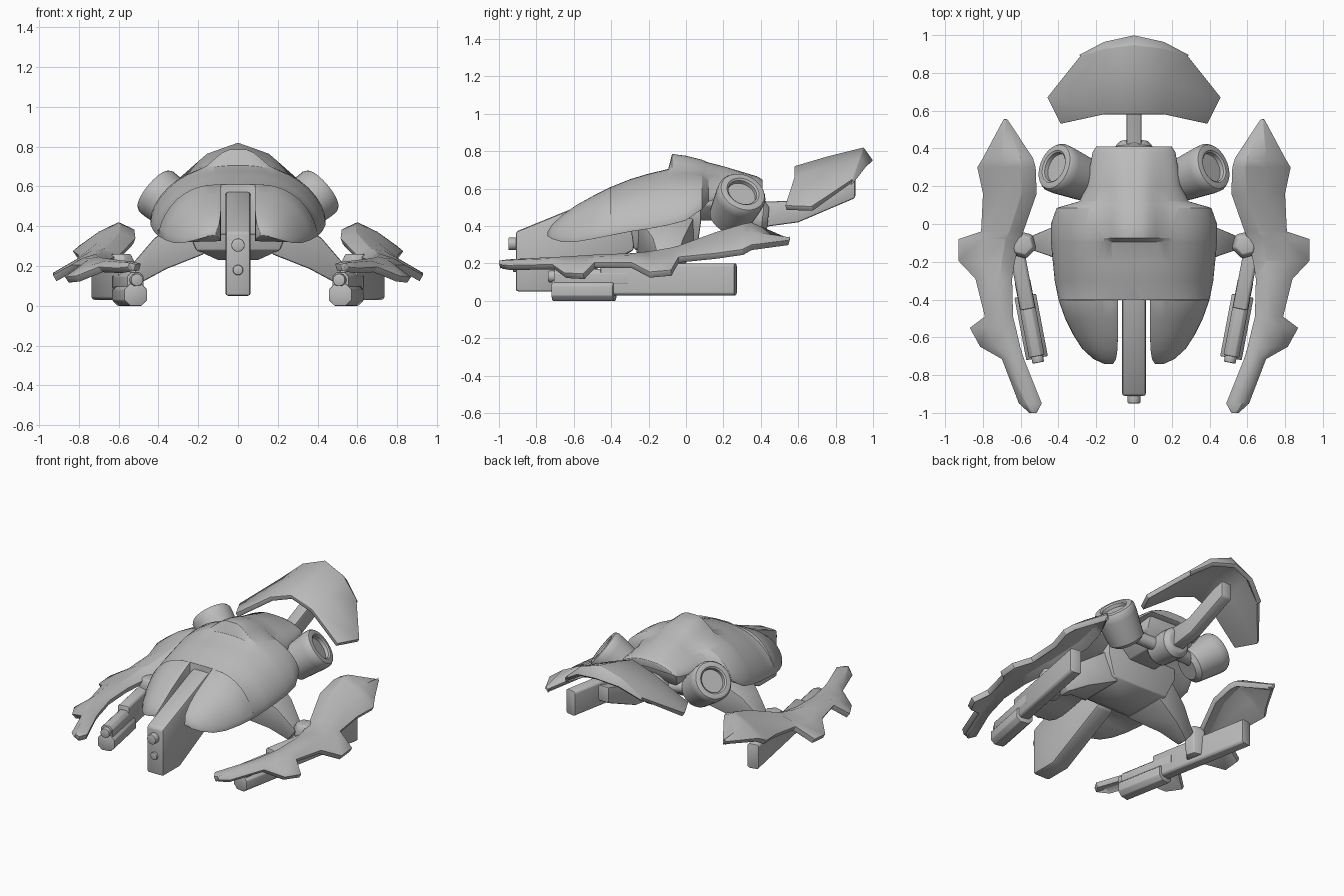
import bpy, bmesh, math
from mathutils import Vector

cube = bpy.data.objects.get("Cube")
if cube:
    bpy.data.objects.remove(cube, do_unlink=True)

grey = bpy.data.materials.new("hull grey")
grey.use_nodes = True
grey.diffuse_color = (0.5, 0.5, 0.5, 1)
grey.node_tree.nodes["Principled BSDF"].inputs["Base Color"].default_value = (0.5, 0.5, 0.5, 1)


def finish(name, bm, mirror, bevel, thick=0, angle=35):
    """Turn a bmesh into a finished, shaded object."""
    mesh = bpy.data.meshes.new(name)
    bm.to_mesh(mesh)
    bm.free()
    mesh.materials.append(grey)
    ob = bpy.data.objects.new(name, mesh)
    bpy.context.collection.objects.link(ob)
    if mirror:
        ob.modifiers.new("mirror", 'MIRROR').merge_threshold = 0.0005
    if thick:
        sol = ob.modifiers.new("thickness", 'SOLIDIFY')
        sol.thickness, sol.offset = thick, -1
    if bevel:
        bev = ob.modifiers.new("bevel", 'BEVEL')
        bev.width, bev.segments, bev.limit_method = bevel, 2, 'ANGLE'
        bev.angle_limit = math.radians(40)
    bpy.ops.object.select_all(action='DESELECT')
    ob.select_set(True)
    bpy.context.view_layer.objects.active = ob
    bpy.ops.object.convert(target='MESH')
    bpy.ops.object.shade_smooth_by_angle(angle=math.radians(angle))


def loft(name, rings, mirror=False, bevel=0.0, angle=35):
    """Closed solid through rings of equal point count."""
    bm = bmesh.new()
    vs = [[bm.verts.new(p) for p in ring] for ring in rings]
    n = len(rings[0])
    for a, b in zip(vs, vs[1:]):
        for i in range(n):
            bm.faces.new((a[i], a[(i + 1) % n], b[(i + 1) % n], b[i]))
    bm.faces.new(vs[0])
    bm.faces.new(vs[-1])
    bmesh.ops.recalc_face_normals(bm, faces=bm.faces)
    if mirror:  # drop the walls lying on the mirror plane
        inner = [f for f in bm.faces if all(abs(v.co.x) < 1e-4 for v in f.verts)]
        bmesh.ops.delete(bm, geom=inner, context='FACES')
    finish(name, bm, mirror, bevel, angle=angle)


def sheet(name, rows, thick, bevel):
    """Mirrored plate from rows of points, thickened downwards."""
    bm = bmesh.new()
    vs = [[bm.verts.new(p) for p in row] for row in rows]
    for a, b in zip(vs, vs[1:]):
        for i in range(len(a) - 1):
            bm.faces.new((a[i], a[i + 1], b[i + 1], b[i]))
    bm.normal_update()
    if sum(f.normal.z for f in bm.faces) < 0:
        bmesh.ops.reverse_faces(bm, faces=bm.faces)
    finish(name, bm, True, bevel, thick, angle=40)


def lathe(name, base, axis, steps, sides=24, mirror=False, bevel=0.0):
    """Round part: steps are (distance along axis, radius)."""
    base, axis = Vector(base), Vector(axis).normalized()
    u = axis.orthogonal().normalized()
    v = axis.cross(u)
    turn = math.pi / sides
    rings = [[base + axis * d + r * (u * math.cos(2 * math.pi * i / sides + turn)
              + v * math.sin(2 * math.pi * i / sides + turn)) for i in range(sides)]
             for d, r in steps]
    loft(name, rings, mirror, bevel)


def plate(name, profile, half, bevel):
    """Upright slab from a (y, z) profile."""
    loft(name, [[(x, y, z) for y, z in profile] for x in (-half, half)], bevel=bevel)


def rect(x, y0, y1, z):
    return [(-x, y0, z), (x, y0, z), (x, y1, z), (-x, y1, z)]


# Hull shell: y, slot half width, half width, top z, edge z
sections = [
    (.41, 0, .20, .635, .59), (.38, 0, .22, .65, .58), (.2, 0, .25, .68, .56),
    (.12, 0, .29, .69, .53), (.085, 0, .41, .70, .49), (.0, 0, .44, .71, .43),
    (-.075, 0, .44, .71, .41), (-.095, 0, .44, .705, .405), (-.2, 0, .43, .68, .385),
    (-.3, 0, .42, .65, .37), (-.4, 0, .40, .61, .35), (-.402, .085, .40, .61, .35),
    (-.5, .085, .365, .56, .33), (-.59, .085, .32, .51, .315), (-.66, .087, .275, .46, .315),
    (-.715, .095, .215, .41, .33), (-.74, .11, .16, .37, .345)]
columns = (0, .1, .18, .27, .36, .46, .58, .70, .80, .89, .95, .985, 1)
rings = []
for y, s, w, top, edge in sections:
    ring = []
    for t in columns:
        x = s + (w - s) * t
        z = edge + (top - edge) * (1 - t ** 2.4) ** .6
        if y > -.09:  # raised hood behind the window
            k = max(0, min(1, (.19 - x) / .15))
            z += .075 * k * k * (3 - 2 * k) * max(0, (.5 - y) / .57)
        ring.append((x, y, z))
    mid = s + (w - s) * .9
    ring += [(mid, y, edge + .005), (s, y, edge + .01)]
    rings.append(ring)
loft("hull_shell", rings, mirror=True, bevel=.006, angle=40)

# Belly under the shell and its rear block
loft("belly", [rect(.10, -.2, -.02, .23), rect(.21, -.28, .06, .28),
               rect(.27, -.3, .08, .42), rect(.27, -.3, .08, .5)], bevel=.008)
loft("rear_block", [rect(.10, .0, .27, .43), rect(.18, .0, .35, .51),
                    rect(.18, .0, .38, .6)], bevel=.008)

# Centre gun and its two muzzles
plate("centre_gun", [(-.91, .05), (-.72, .05), (-.28, .27), (-.25, .58), (-.42, .57), (-.91, .37)],
      .063, .014)
for name, z, r, out in (("upper_muzzle", .305, .034, .04), ("lower_muzzle", .18, .026, .015)):
    lathe(name, (0, -.89, z), (0, -1, 0), [(0, r), (.02 + out, r)], 16, bevel=.006)

# Engine pods with recessed nozzles, carried on rods from the hub
lathe("engine", (.425, .305, .585), (.72, .3, .6),
      [(-.25, .085), (-.225, .115), (-.06, .132), (-.02, .132), (-.004, .122), (0, .108),
       (0, .09), (-.008, .08), (-.03, .078)], 28, mirror=True)
lathe("engine_rod", (.05, .3, .45), (1, -.15, .1), [(0, .042), (.24, .042)], 12, mirror=True)

# Tail hub, boom and fin
lathe("tail_hub", (0, .23, .46), (0, 1, -.1), [(0, .085), (.02, .1), (.18, .1), (.21, .075)],
      24, bevel=.008)
plate("tail_boom", [(.38, .39), (.6, .42), (.905, .55), (.905, .66), (.8, .63), (.58, .535), (.38, .53)],
      .04, .01)
sheet("tail_fin", [
    [(0, .58, .72), (.16, .58, .665), (.39, .53, .51)],
    [(0, .75, .77), (.17, .75, .71), (.46, .67, .505)],
    [(0, .95, .82), (.155, .93, .765), (.285, .89, .65)],
    [(0, 1.0, .75), (.16, .965, .72), (.292, .895, .63)]], .03, .01)

# Side blades: y, inner (x, z), crest (x, z), outer (x, z); tabs stick out where outer x jumps
blade = [
    (.555, (.67, .325), (.678, .33), (.69, .325)),
    (.35, (.535, .39), (.60, .42), (.80, .30)),
    (.30, (.52, .382), (.59, .41), (.83, .275)),
    (.16, (.515, .34), (.595, .368), (.80, .255)),
    (-.04, (.585, .265), (.66, .295), (.81, .235)),
    (-.08, (.60, .255), (.68, .285), (.93, .165)),
    (-.195, (.63, .24), (.70, .265), (.93, .155)),
    (-.29, (.645, .235), (.71, .255), (.84, .205)),
    (-.49, (.64, .23), (.70, .247), (.79, .205)),
    (-.55, (.625, .227), (.69, .243), (.87, .145)),
    (-.65, (.602, .223), (.655, .237), (.815, .15)),
    (-.715, (.582, .221), (.63, .234), (.70, .195)),
    (-.95, (.488, .212), (.53, .222), (.61, .19)),
    (-1.0, (.515, .208), (.53, .212), (.555, .195))]
sheet("side_blade", [
    [(xi, y, zi), (xc, y, zc), ((xc + xo) / 2, y, (zc + zo) / 2 + .012), (xo, y, zo)]
    for y, (xi, zi), (xc, zc), (xo, zo) in blade], .036, .009)

# Arms from the belly out to the weapon joints
loft("arm", [[(x, y0, lo), (x, y1, lo), (x2, y1, hi), (x2, y0, hi)] for x, x2, y0, y1, lo, hi in (
    (.17, .24, -.27, .05, .26, .46), (.36, .42, -.18, -.01, .185, .34),
    (.48, .54, -.14, -.06, .12, .20))], mirror=True, bevel=.01)
lathe("arm_joint", (.59, -.11, .06), (0, 0, 1), [(0, .06), (.16, .075), (.2, .055)], 6,
      mirror=True, bevel=.008)

# Wing guns, toed in towards the front
toe = Vector((.19, 1, 0)).normalized()
side = Vector((toe.y, -toe.x, 0))


def gun_box(name, y0, y1, half, z0, z1, cut):
    outline = [(-half + cut, z0), (half - cut, z0), (half, z0 + cut), (half, z1 - cut),
               (half - cut, z1), (-half + cut, z1), (-half, z1 - cut), (-half, z0 + cut)]
    ends = [Vector((.515 + .19 * (y + .7), y, 0)) for y in (y0, y1)]
    loft(name, [[e + side * a + Vector((0, 0, z)) for a, z in outline] for e in ends],
         mirror=True, bevel=.005)


gun_box("wing_gun_body", -.45, .265, .04, .03, .20, .012)
gun_box("wing_gun_sleeve", -.71, -.38, .058, .0, .11, .028)
gun_box("wing_gun_upper", -.70, -.3, .042, .07, .17, .022)
lathe("wing_gun_muzzle", (.515, -.69, .13), -toe, [(0, .032), (.045, .032)], 16,
      mirror=True, bevel=.006)
